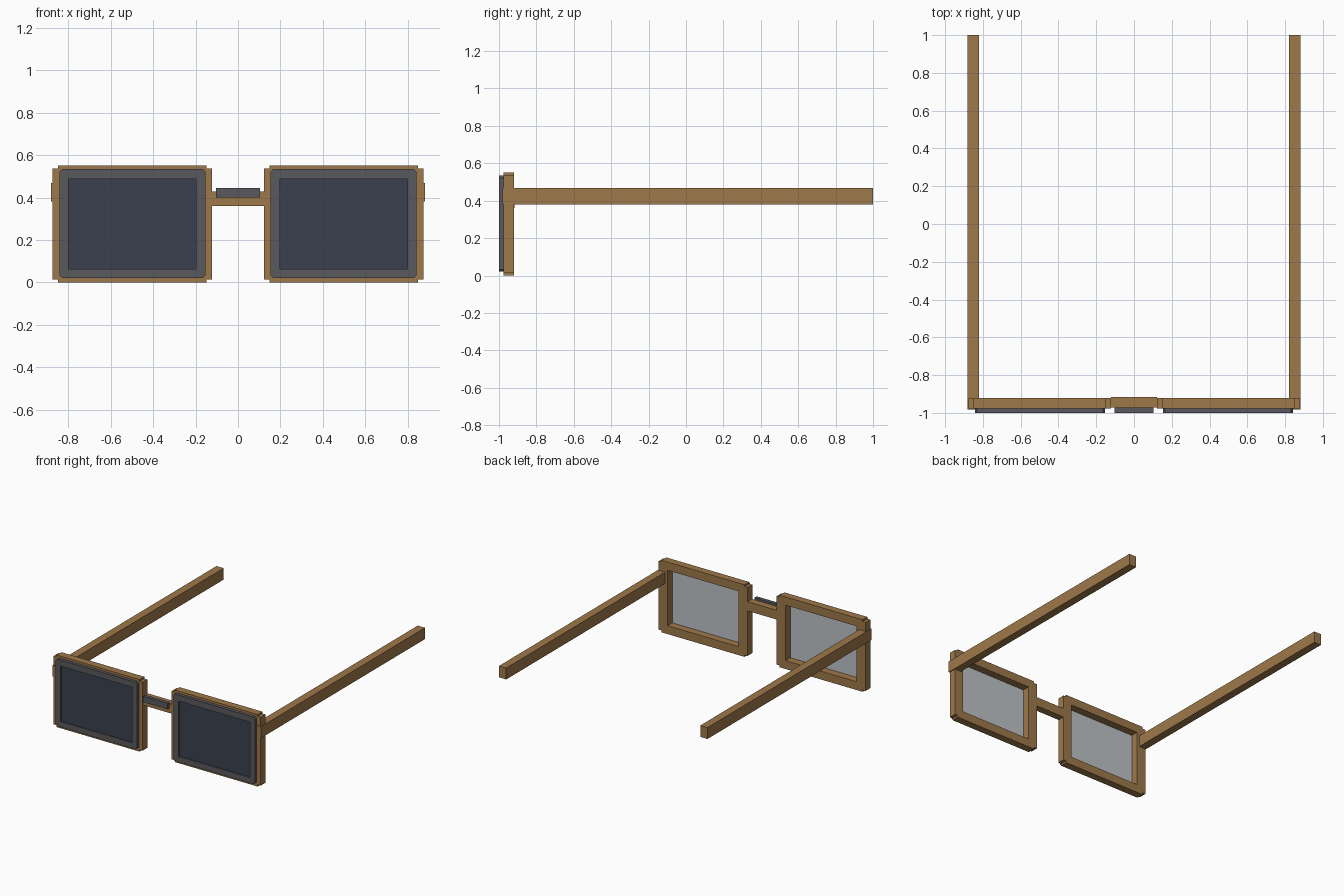
import bpy, bmesh

if "Cube" in bpy.data.objects:
    bpy.data.objects.remove(bpy.data.objects["Cube"])

def material(name, srgb):
    m = bpy.data.materials.new(name)
    lin = [((c / 255 + 0.055) / 1.055) ** 2.4 for c in srgb]
    m.diffuse_color = (*lin, 1)
    m.use_nodes = True
    m.node_tree.nodes["Principled BSDF"].inputs["Base Color"].default_value = m.diffuse_color
    return m

WOOD = material("brown wood", (158, 120, 74))
DARK = material("charcoal rim", (90, 90, 95))
LENS = material("dark lens", (58, 64, 78))
PALE = material("pale lens back", (190, 196, 199))

def finish(name, bm, mat):
    bmesh.ops.recalc_face_normals(bm, faces=bm.faces)
    me = bpy.data.meshes.new(name)
    bm.to_mesh(me)
    bm.free()
    me.materials.append(mat)
    ob = bpy.data.objects.new(name, me)
    bpy.context.collection.objects.link(ob)
    return ob

def box(name, mat, x, y, z):
    bm = bmesh.new()
    bmesh.ops.create_cube(bm, size=1)
    for v in bm.verts:
        for i, (a, b) in enumerate((x, y, z)):
            v.co[i] = a if v.co[i] < 0 else b
    return finish(name, bm, mat)

def notched(x, z, c):
    # rectangle with stepped corners, three points per corner
    (x0, x1), (z0, z1), (cx, cz) = x, z, c
    return [(x0 + cx, z0), (x1 - cx, z0), (x1 - cx, z0 + cz), (x1, z0 + cz),
            (x1, z1 - cz), (x1 - cx, z1 - cz), (x1 - cx, z1), (x0 + cx, z1),
            (x0 + cx, z1 - cz), (x0, z1 - cz), (x0, z0 + cz), (x0 + cx, z0 + cz)]

def chamfered(x, z, c):
    (x0, x1), (z0, z1) = x, z
    return [(x0 + c, z0), (x1 - c, z0), (x1, z0 + c), (x1, z1 - c),
            (x1 - c, z1), (x0 + c, z1), (x0, z1 - c), (x0, z0 + c)]

def ring(name, mat, outer, inner, y0, y1):
    # flat outline with a hole, filled and extruded backwards
    bm = bmesh.new()
    edges = []
    for loop in (outer, inner):
        vs = [bm.verts.new((px, y0, pz)) for px, pz in loop]
        edges += [bm.edges.new((vs[i], vs[i - 1])) for i in range(len(vs))]
    bmesh.ops.triangle_fill(bm, edges=edges, use_beauty=True)
    out = bmesh.ops.extrude_face_region(bm, geom=bm.faces[:])
    new = [g for g in out["geom"] if isinstance(g, bmesh.types.BMVert)]
    bmesh.ops.translate(bm, verts=new, vec=(0, y1 - y0, 0))
    bmesh.ops.dissolve_limit(bm, angle_limit=0.01, verts=bm.verts, edges=bm.edges)
    return finish(name, bm, mat)

for s, side in ((-1, "left"), (1, "right")):
    def span(a, b):
        return tuple(sorted((s * a, s * b)))
    hx, hz = span(0.198, 0.80), (0.064, 0.488)
    hole = [(hx[0], hz[0]), (hx[1], hz[0]), (hx[1], hz[1]), (hx[0], hz[1])]
    # wooden frame with stepped corners
    ring(side + "_wood_frame", WOOD,
         notched(span(0.123, 0.876), (0, 0.551), (0.026, 0.014)), hole, -0.977, -0.92)
    # charcoal rim on the front
    ring(side + "_front_rim", DARK,
         chamfered(span(0.153, 0.842), (0.021, 0.534), 0.012), hole, -1.0, -0.977)
    # lens: dark outside, pale inside
    box(side + "_lens", LENS, hx, (-0.992, -0.985), hz)
    box(side + "_lens_back", PALE, hx, (-0.985, -0.978), hz)
    # temple arm
    box(side + "_arm", WOOD, span(0.821, 0.882), (-0.981, 1.0), (0.381, 0.468))

# bridge and its charcoal trim
box("bridge", WOOD, (-0.122, 0.122), (-0.972, -0.917), (0.36, 0.43))
box("bridge_trim", DARK, (-0.103, 0.103), (-1.0, -0.972), (0.40, 0.445))
